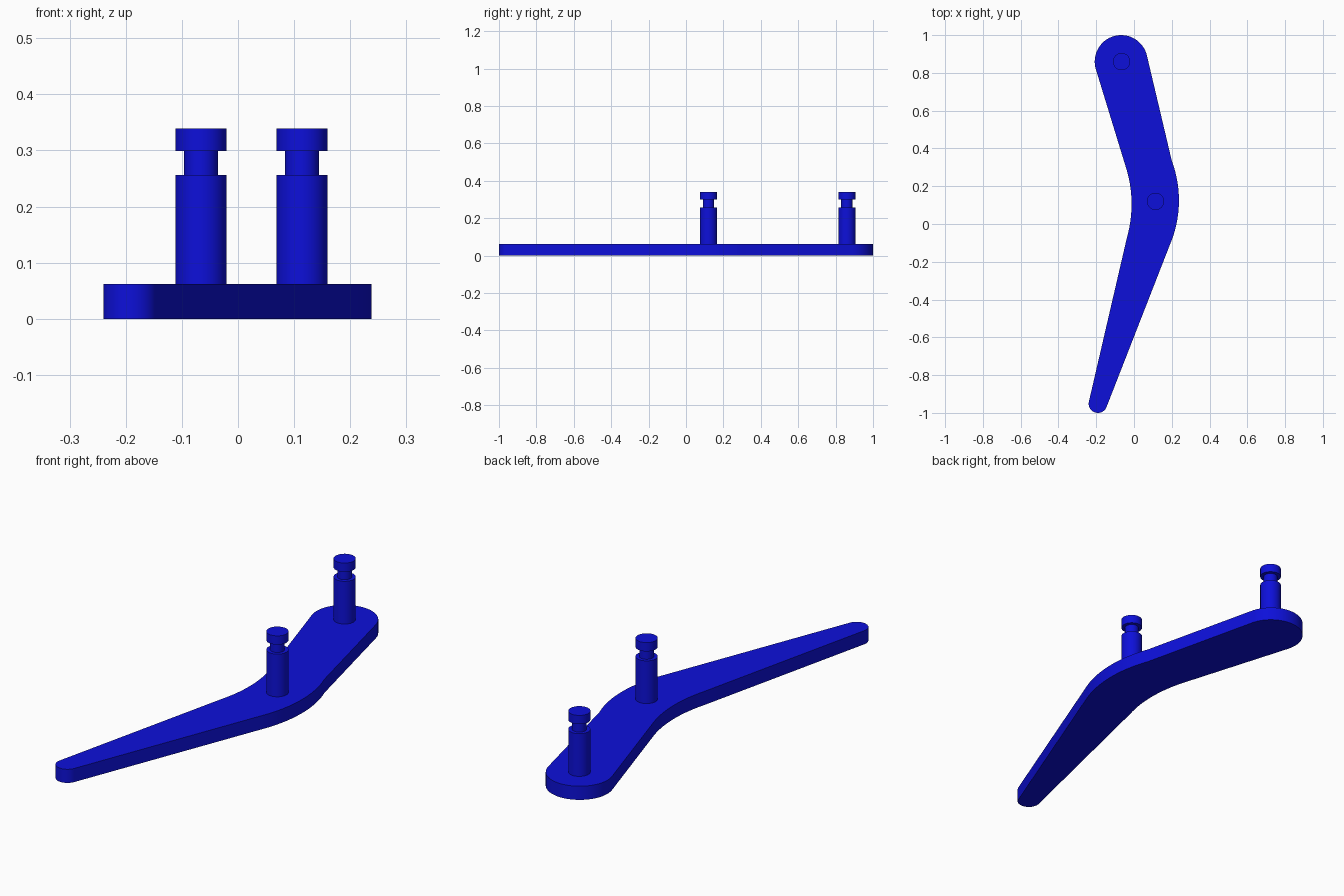
import bpy, bmesh
from math import sin, cos, radians, atan2, pi
from mathutils import Vector

if "Cube" in bpy.data.objects:
    bpy.data.objects.remove(bpy.data.objects["Cube"])

blue = bpy.data.materials.new("blue")
blue.diffuse_color = (0.004, 0.005, 0.7, 1)
blue.use_nodes = True
blue.node_tree.nodes["Principled BSDF"].inputs["Base Color"].default_value = blue.diffuse_color


def arc(cx, cy, r, a0, a1, n):
    return [(cx + r * cos(radians(a0 + (a1 - a0) * i / n)),
             cy + r * sin(radians(a0 + (a1 - a0) * i / n))) for i in range(n + 1)]


def arc3(a, b, c, n=16):
    """Circular arc through three points (bulging towards +x)."""
    (ax, ay), (bx, by), (cx, cy) = a, b, c
    d = 2 * (ax * (by - cy) + bx * (cy - ay) + cx * (ay - by))
    A, B, C = ax * ax + ay * ay, bx * bx + by * by, cx * cx + cy * cy
    ux = (A * (by - cy) + B * (cy - ay) + C * (ay - by)) / d
    uy = (A * (cx - bx) + B * (ax - cx) + C * (bx - ax)) / d
    r = (Vector(a) - Vector((ux, uy))).length
    t0, t1 = (atan2(p[1] - uy, p[0] - ux) * 180 / pi for p in (a, c))
    return arc(ux, uy, r, t0, t1, n)


def finish(name, bm):
    bmesh.ops.recalc_face_normals(bm, faces=bm.faces)
    mesh = bpy.data.meshes.new(name)
    bm.to_mesh(mesh)
    bm.free()
    ob = bpy.data.objects.new(name, mesh)
    bpy.context.collection.objects.link(ob)
    mesh.materials.append(blue)
    bpy.ops.object.select_all(action='DESELECT')
    ob.select_set(True)
    bpy.context.view_layer.objects.active = ob
    bpy.ops.object.shade_smooth_by_angle(angle=radians(30))


# Bent lever plate: round head, curved elbow, narrow rounded tip
outline = (arc(-0.068, 0.86, 0.14, 13, 197, 40)
           + arc3((-0.046, 0.31), (-0.013, 0.12), (-0.037, -0.07))
           + arc(-0.191, -0.951, 0.049, 167, 339, 28)
           + arc3((0.19, -0.11), (0.238, 0.12), (0.2, 0.335)))
bm = bmesh.new()
base = bm.faces.new([bm.verts.new((x, y, 0)) for x, y in outline])
ext = bmesh.ops.extrude_face_region(bm, geom=[base], use_keep_orig=True)
top = [v for v in ext["geom"] if isinstance(v, bmesh.types.BMVert)]
bmesh.ops.translate(bm, verts=top, vec=(0, 0, 0.062))
finish("lever_plate", bm)

# Two turned pins with a retaining groove below the head
PROFILE = [(0.0455, 0.06), (0.0455, 0.256), (0.03, 0.256),
           (0.03, 0.299), (0.0455, 0.299), (0.0455, 0.339)]
SIDES = 48
for name, px, py in (("head_pin", -0.066, 0.86), ("elbow_pin", 0.114, 0.12)):
    bm = bmesh.new()
    rings = [[bm.verts.new((px + r * cos(2 * pi * i / SIDES),
                            py + r * sin(2 * pi * i / SIDES), z))
              for i in range(SIDES)] for r, z in PROFILE]
    for lo, hi in zip(rings, rings[1:]):
        for i in range(SIDES):
            j = (i + 1) % SIDES
            bm.faces.new((lo[i], lo[j], hi[j], hi[i]))
    bm.faces.new(rings[0][::-1])
    bm.faces.new(rings[-1])
    finish(name, bm)
